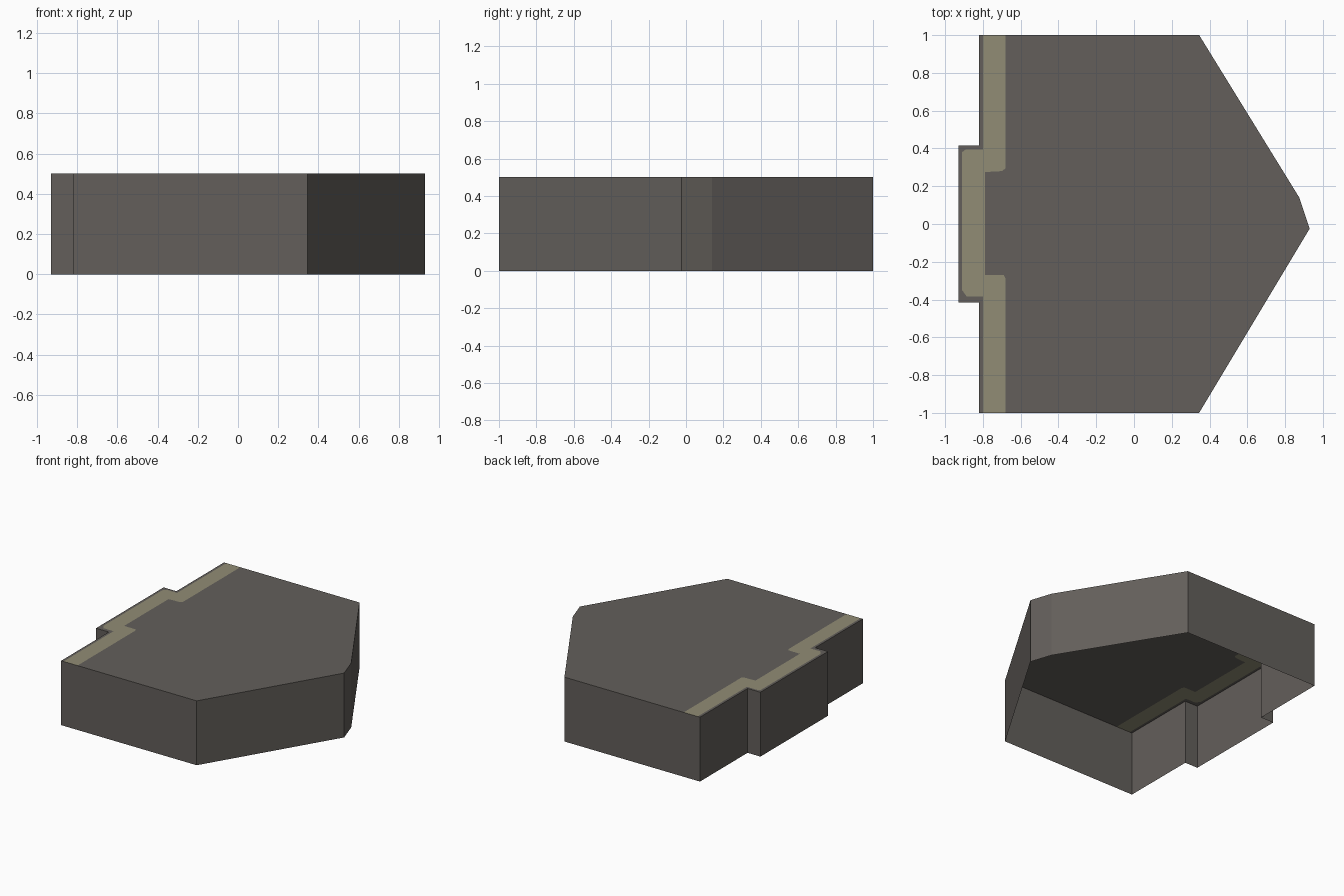
import bpy, bmesh

if "Cube" in bpy.data.objects:
    bpy.data.objects.remove(bpy.data.objects["Cube"])

H = 0.5


def material(name, rgb):
    m = bpy.data.materials.new(name)
    m.diffuse_color = (*rgb, 1)
    m.use_nodes = True
    m.node_tree.nodes["Principled BSDF"].inputs["Base Color"].default_value = m.diffuse_color
    return m


roof_grey = material("roof grey", (0.125, 0.114, 0.104))
trim_tan = material("trim tan", (0.285, 0.265, 0.178))

# Left wall with shallow bay, going from back to front
left_wall = [(-0.82, 1), (-0.82, 0.415), (-0.93, 0.415),
             (-0.93, -0.415), (-0.82, -0.415), (-0.82, -1)]
# Pointed right side, going from front to back
right_wall = [(0.345, -1), (0.93, -0.025), (0.875, 0.14), (0.345, 1)]
# Trim band edges, going from back to front
trim_outer = [(-0.80, 1), (-0.80, 0.395), (-0.89, 0.395), (-0.91, 0.38),
              (-0.91, -0.35), (-0.885, -0.385), (-0.80, -0.385), (-0.80, -1)]
trim_inner = [(-0.68, 1), (-0.68, 0.295), (-0.70, 0.28), (-0.79, 0.275),
              (-0.79, -0.27), (-0.69, -0.27), (-0.68, -0.29), (-0.68, -1)]

bm = bmesh.new()
cache = {}


def vert(x, y, z):
    key = (x, y, z)
    if key not in cache:
        cache[key] = bm.verts.new(key)
    return cache[key]


def roof(points, index):
    face = bm.faces.new([vert(x, y, H) for x, y in points])
    face.material_index = index


# Roof split into edge, trim band and main panel
roof(left_wall + trim_outer[::-1], 0)
roof(trim_outer + trim_inner[::-1], 1)
roof(trim_inner + right_wall, 0)

# Outer walls, open underneath
outline = left_wall + right_wall
for a, b in zip(outline, outline[1:] + outline[:1]):
    bm.faces.new([vert(*a, 0), vert(*b, 0), vert(*b, H), vert(*a, H)])

mesh = bpy.data.meshes.new("building_shell")
bm.to_mesh(mesh)
bm.free()
mesh.materials.append(roof_grey)
mesh.materials.append(trim_tan)
shell = bpy.data.objects.new("building_shell", mesh)
bpy.context.collection.objects.link(shell)
